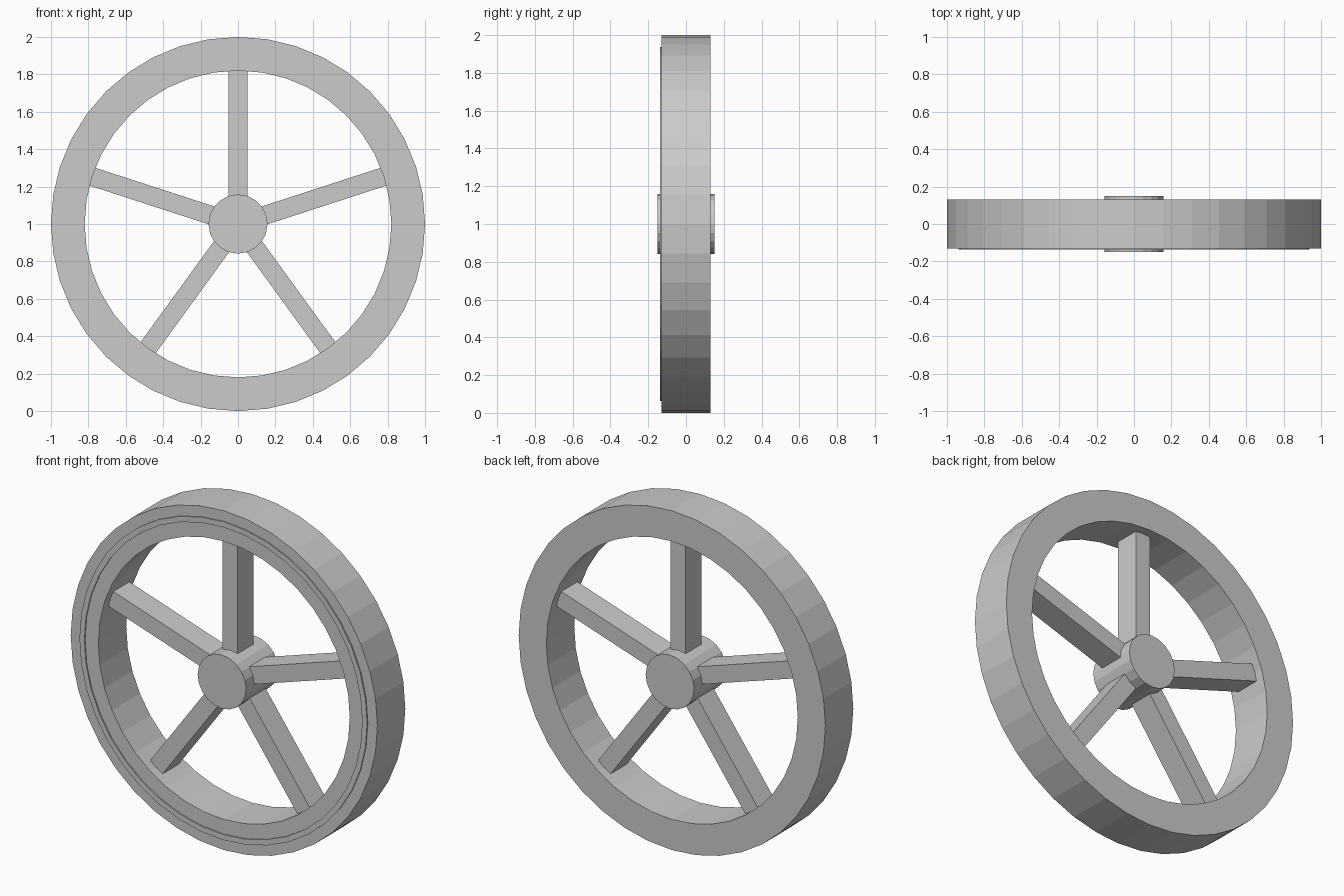
import bpy
import bmesh
import math
from mathutils import Matrix, Vector

SEGMENTS = 40
CENTRE = Vector((0, 0, 1))

default = bpy.data.objects.get("Cube")
if default:
    bpy.data.objects.remove(default)

grey = bpy.data.materials.new("plain_grey")
grey.use_nodes = True
grey.diffuse_color = (0.6, 0.6, 0.6, 1)
grey.node_tree.nodes["Principled BSDF"].inputs["Base Color"].default_value = grey.diffuse_color


def finish(bm, name):
    bmesh.ops.recalc_face_normals(bm, faces=bm.faces)
    mesh = bpy.data.meshes.new(name)
    bm.to_mesh(mesh)
    bm.free()
    mesh.materials.append(grey)
    obj = bpy.data.objects.new(name, mesh)
    obj.location = CENTRE
    bpy.context.collection.objects.link(obj)
    return obj


def ring(name, inner, outer, front, back):
    """Rectangular section swept around the axle."""
    section = [(inner, front), (outer, front), (outer, back), (inner, back)]
    bm = bmesh.new()
    loops = []
    for i in range(SEGMENTS):
        a = math.tau * i / SEGMENTS
        loops.append([bm.verts.new((r * math.cos(a), y, r * math.sin(a))) for r, y in section])
    for i, here in enumerate(loops):
        there = loops[(i + 1) % SEGMENTS]
        for k in range(4):
            n = (k + 1) % 4
            bm.faces.new((here[k], here[n], there[n], there[k]))
    return finish(bm, name)


# Rim with a thin raised band on its front face
ring("rim", 0.82, 1.0, -0.13, 0.13)
ring("front_band", 0.906, 0.938, -0.137, -0.125)

# Hub
bm = bmesh.new()
bmesh.ops.create_cone(bm, cap_ends=True, segments=20, radius1=0.158, radius2=0.158,
                      depth=0.3, matrix=Matrix.Rotation(math.pi / 2, 4, "X"))
finish(bm, "hub")

# Five spokes, from inside the hub to just inside the rim
START, END = 0.1, 0.825
for i in range(5):
    bm = bmesh.new()
    place = (Matrix.Rotation(math.tau * i / 5, 4, "Y")
             @ Matrix.Translation((0, 0, (START + END) / 2))
             @ Matrix.Diagonal((0.1, 0.15, END - START, 1)))
    bmesh.ops.create_cube(bm, size=1, matrix=place)
    finish(bm, f"spoke_{i + 1}")
